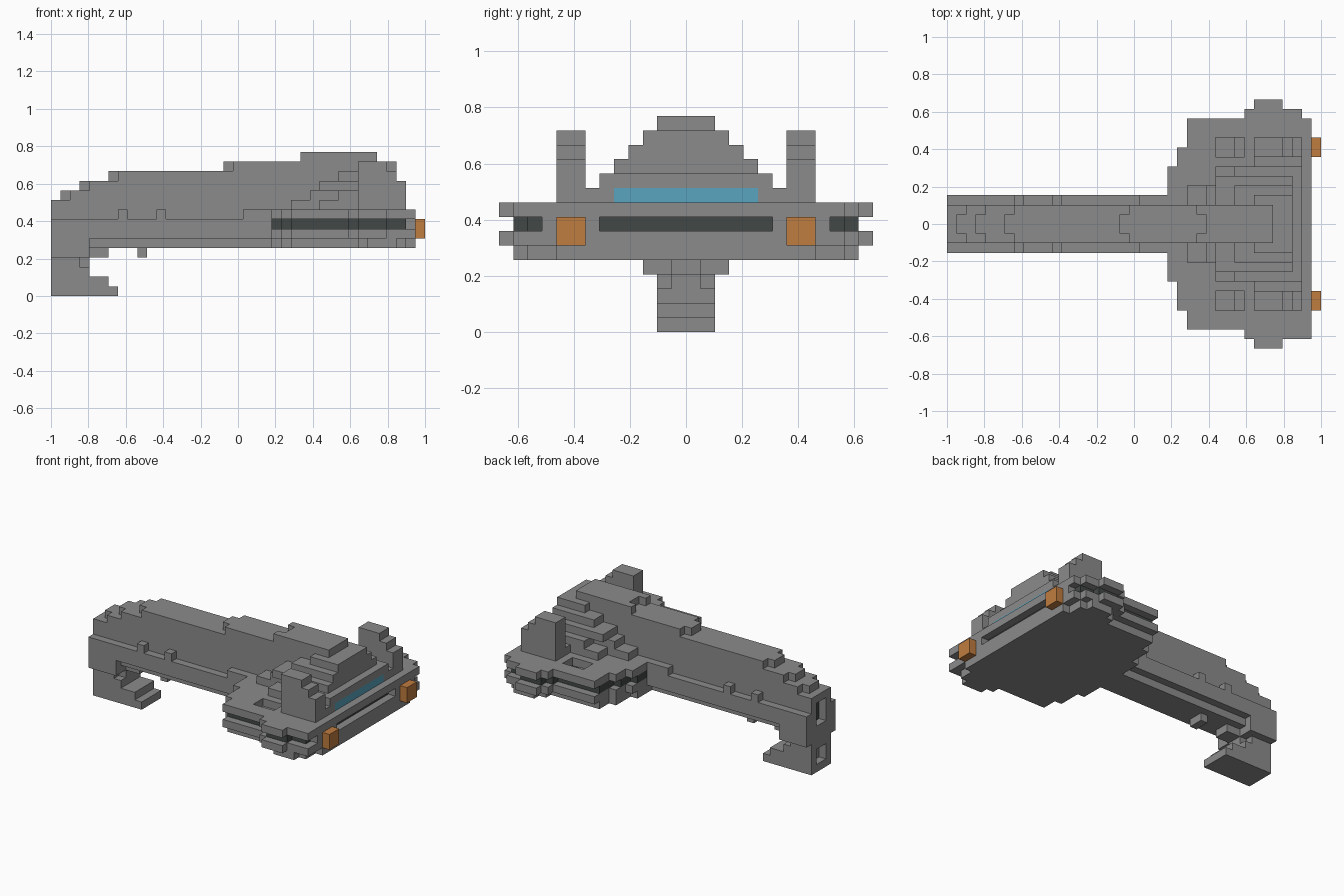
import bpy, bmesh
from mathutils import Vector

cube = bpy.data.objects.get("Cube")
if cube:
    bpy.data.objects.remove(cube, do_unlink=True)

U = 2 / 39  # edge length of one block
cells = {}  # block position -> (part, colour)


def material(name, rgb):
    m = bpy.data.materials.new(name)
    m.use_nodes = True
    m.diffuse_color = (*rgb, 1)
    m.node_tree.nodes["Principled BSDF"].inputs["Base Color"].default_value = (*rgb, 1)
    return m


MATS = {
    "grey": material("hull_grey", (0.26, 0.26, 0.26)),
    "dark": material("trench_dark", (0.055, 0.065, 0.063)),
    "blue": material("window_blue", (0.10, 0.37, 0.52)),
    "orange": material("lamp_orange", (0.52, 0.20, 0.05)),
}


def fill(part, xs, ys, zs, colour="grey"):
    for x in range(*xs):
        for y in range(*ys):
            for z in range(*zs):
                cells[x, y, z] = (part, colour)


def mid(part, xs, half, zs, colour="grey"):
    fill(part, xs, (-half, half), zs, colour)


def both(part, xs, y0, y1, zs, colour="grey"):
    fill(part, xs, (y0, y1), zs, colour)
    fill(part, xs, (-y1, -y0), zs, colour)


def carve(xs, ys, zs):
    for x in range(*xs):
        for y in range(*ys):
            for z in range(*zs):
                cells.pop((x, y, z), None)


# Long neck: wide lower flange, narrow keel, stepped spine
mid("neck", (0, 24), 3, (6, 8))
mid("neck", (4, 24), 2, (5, 6))
mid("neck", (0, 4), 3, (4, 8))
mid("neck", (20, 24), 3, (8, 9))
for x in (7, 11):
    both("neck", (x, x + 1), 2, 3, (8, 9))
mid("spine", (0, 36), 2, (8, 10))
for start, top in ((1, 11), (3, 12), (6, 13), (18, 14)):
    mid("spine", (start, 36), 1, (10, top))
    mid("spine", (start + 1, 36), 2, (10, top))
mid("spine", (0, 1), 2, (9, 10))

# Rear hook and keel nubs
mid("rear_hook", (0, 3), 2, (0, 4))
mid("rear_hook", (3, 4), 2, (0, 3))
mid("rear_hook", (3, 4), 1, (3, 4))
mid("rear_hook", (4, 6), 2, (0, 2))
mid("rear_hook", (6, 7), 2, (0, 1))
mid("rear_hook", (4, 6), 1, (4, 5))
mid("keel_nub", (9, 10), 1, (4, 5))
carve((0, 1), (-1, 1), (6, 9))
carve((0, 1), (-1, 1), (1, 3))
mid("rear_vent", (1, 2), 1, (6, 9), "dark")

# Head: two wide plates, a recessed dark trench and an underside plate
# each row: start, end, left half width, right half width
rim = ((23, 24, 6, 6), (24, 25, 8, 9), (25, 31, 11, 11), (31, 32, 12, 12),
       (32, 35, 13, 13), (35, 37, 12, 12), (37, 38, 11, 12))
for x0, x1, left, right in rim:
    for z in (6, 8):
        fill("head_plate", (x0, x1), (-right, left), (z, z + 1))
    if x0 < 37:
        fill("head_trench", (x0, x1), (1 - right, left - 1), (7, 8), "dark")
for x0, x1, half in ((23, 24, 5), (24, 25, 8), (25, 32, 10), (32, 33, 11),
                     (33, 36, 12), (36, 37, 11), (37, 38, 9)):
    mid("underside_plate", (x0, x1), half, (5, 6))
both("head_plate", (37, 38), 6, 10, (7, 8))

# Pits behind the towers
for y0 in (-9, 7):
    carve((28, 31), (y0, y0 + 2), (8, 9))
    carve((30, 31), (y0, y0 + 2), (7, 8))
both("pit_floor", (28, 30), 7, 9, (7, 8))

# Stepped bridge dome
for x0, x1, half, z in ((25, 37, 4, 9), (28, 37, 6, 9), (32, 37, 7, 9),
                        (27, 37, 4, 10), (30, 37, 6, 10), (28, 36, 5, 11),
                        (30, 36, 4, 12), (32, 36, 3, 13)):
    mid("bridge_dome", (x0, x1), half, (z, z + 1))
mid("bridge_dome", (26, 34), 2, (14, 15))
carve((26, 27), (-1, 1), (14, 15))
mid("bridge_window", (36, 37), 5, (9, 10), "blue")

# Twin towers and lamps
for x1, z0, z1 in ((37, 9, 12), (36, 12, 13), (35, 13, 14)):
    both("tower", (32, x1), 7, 9, (z0, z1))
both("front_lamp", (38, 39), 7, 9, (6, 8), "orange")

# Turn the blocks of each part into a clean outer skin
SIDES = [Vector(s) for s in ((1, 0, 0), (-1, 0, 0), (0, 1, 0),
                             (0, -1, 0), (0, 0, 1), (0, 0, -1))]
for part in sorted({p for p, c in cells.values()}):
    bm = bmesh.new()
    colour = "grey"
    for pos, (owner, tint) in cells.items():
        if owner != part:
            continue
        colour = tint
        centre = Vector(pos) + Vector((0.5, 0.5, 0.5))
        for n in SIDES:
            if tuple(int(a + b) for a, b in zip(pos, n)) in cells:
                continue
            a = Vector((n.y, n.z, n.x))
            b = n.cross(a)
            corners = [centre + (n + a * i + b * j) / 2
                       for i, j in ((-1, -1), (1, -1), (1, 1), (-1, 1))]
            bm.faces.new([bm.verts.new((c.x * U - 1, c.y * U, c.z * U)) for c in corners])
    bmesh.ops.remove_doubles(bm, verts=bm.verts[:], dist=U / 100)
    bmesh.ops.dissolve_limit(bm, angle_limit=0.01, verts=bm.verts[:], edges=bm.edges[:])
    mesh = bpy.data.meshes.new(part)
    bm.to_mesh(mesh)
    bm.free()
    mesh.materials.append(MATS[colour])
    bpy.context.collection.objects.link(bpy.data.objects.new(part, mesh))
